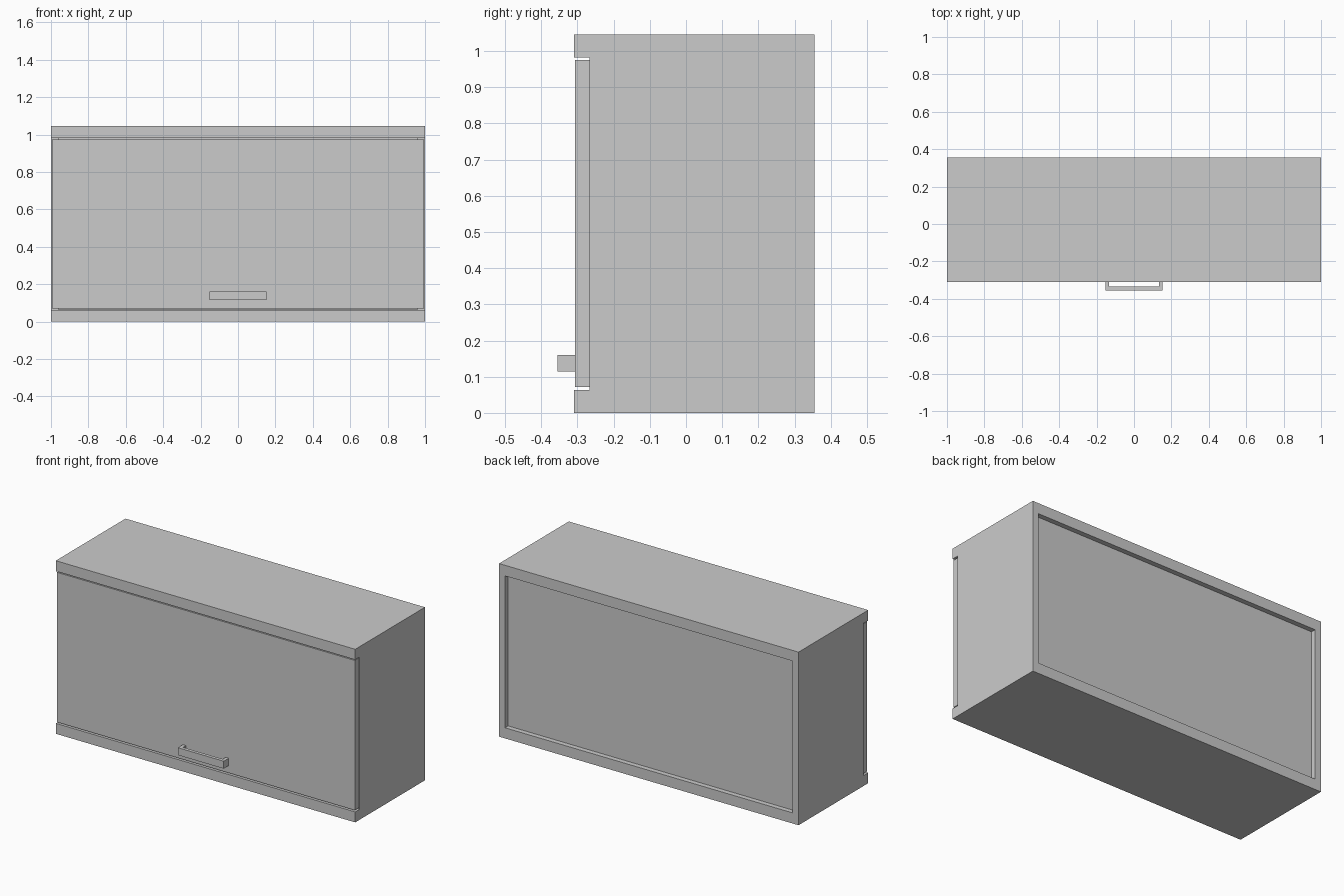
import bpy
import bmesh

cube = bpy.data.objects.get("Cube")
if cube:
    bpy.data.objects.remove(cube, do_unlink=True)

grey = bpy.data.materials.new("light grey")
grey.use_nodes = True
grey.diffuse_color = (0.6, 0.6, 0.6, 1)
grey.node_tree.nodes["Principled BSDF"].inputs["Base Color"].default_value = (0.6, 0.6, 0.6, 1)


def prism(name, outline, axis, start, end):
    """Extrude a flat outline along x or z."""
    bm = bmesh.new()
    if axis == "x":
        points = [(start, a, b) for a, b in outline]
        move = (end - start, 0, 0)
    else:
        points = [(a, b, start) for a, b in outline]
        move = (0, 0, end - start)
    face = bm.faces.new([bm.verts.new(p) for p in points])
    ext = bmesh.ops.extrude_face_region(bm, geom=[face], use_keep_orig=True)
    verts = [g for g in ext["geom"] if isinstance(g, bmesh.types.BMVert)]
    bmesh.ops.translate(bm, verts=verts, vec=move)
    bmesh.ops.recalc_face_normals(bm, faces=bm.faces)
    mesh = bpy.data.meshes.new(name)
    bm.to_mesh(mesh)
    bm.free()
    mesh.materials.append(grey)
    obj = bpy.data.objects.new(name, mesh)
    bpy.context.collection.objects.link(obj)
    return obj


def box(name, x0, x1, y0, y1, z0, z1):
    return prism(name, [(y0, z0), (y1, z0), (y1, z1), (y0, z1)], "x", x0, x1)


FRONT, STEP, BACK = -0.31, -0.267, 0.355
LOW, HIGH, TOP = 0.063, 0.982, 1.045

# Carcass: C-shaped side profile with lips above and below the door
carcass = prism("carcass", [(FRONT, 0), (BACK, 0), (BACK, TOP), (FRONT, TOP),
                            (FRONT, HIGH), (STEP, HIGH), (STEP, LOW), (FRONT, LOW)],
                "x", -1, 1)

# Hollow interior, open at front and back
cutter = box("interior_cutter", -0.96, 0.96, -0.5, 0.5, LOW + 0.001, HIGH - 0.001)
cutter.hide_render = True
cutter.hide_set(True)
cutter.display_type = "WIRE"
hollow = carcass.modifiers.new("hollow", "BOOLEAN")
hollow.operation = "DIFFERENCE"
hollow.solver = "EXACT"
hollow.object = cutter
bpy.context.view_layer.update()
depsgraph = bpy.context.evaluated_depsgraph_get()
carcass.data = bpy.data.meshes.new_from_object(carcass.evaluated_get(depsgraph))
carcass.modifiers.clear()
bpy.data.objects.remove(cutter, do_unlink=True)

# Recessed back panel
box("back_panel", -0.965, 0.965, BACK - 0.05, BACK - 0.03, LOW - 0.005, HIGH + 0.005)

# Flap door between the lips
box("door", -0.995, 0.995, -0.307, STEP, 0.071, 0.975)

# U-shaped pull handle
W, T, Y0, Y1 = 0.153, 0.02, -0.355, -0.307
prism("handle", [(-W, Y1), (-W, Y0), (W, Y0), (W, Y1),
                 (W - T, Y1), (W - T, Y0 + T), (T - W, Y0 + T), (T - W, Y1)],
      "z", 0.115, 0.16)
